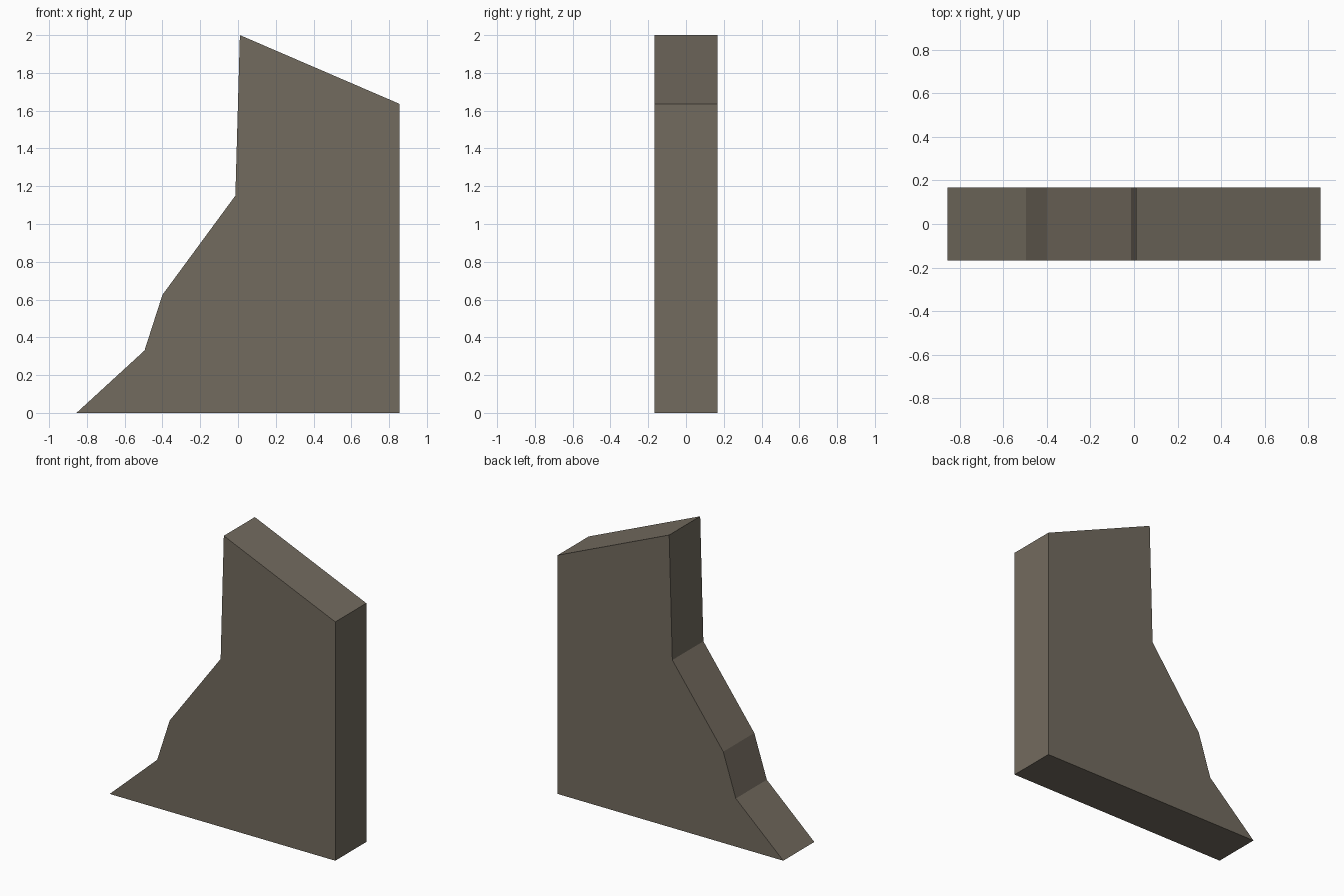
import bpy, bmesh

if "Cube" in bpy.data.objects:
    bpy.data.objects.remove(bpy.data.objects["Cube"])

# Side profile (x, z), extruded along y
PROFILE = [(-0.855, 0), (0.855, 0), (0.855, 1.636), (0.01, 2.0),
           (-0.014, 1.15), (-0.40, 0.625), (-0.495, 0.33)]
HALF_DEPTH = 0.168


def flat_material(name, color):
    mat = bpy.data.materials.new(name)
    mat.diffuse_color = (*color, 1)
    mat.use_nodes = True
    mat.node_tree.nodes["Principled BSDF"].inputs["Base Color"].default_value = mat.diffuse_color
    return mat


# Stepped stone slab
bm = bmesh.new()
front = bm.faces.new([bm.verts.new((x, -HALF_DEPTH, z)) for x, z in PROFILE])
extruded = bmesh.ops.extrude_face_region(bm, geom=[front], use_keep_orig=True)
back_verts = [v for v in extruded["geom"] if isinstance(v, bmesh.types.BMVert)]
bmesh.ops.translate(bm, verts=back_verts, vec=(0, 2 * HALF_DEPTH, 0))
bmesh.ops.recalc_face_normals(bm, faces=bm.faces)

mesh = bpy.data.meshes.new("stone_buttress")
bm.to_mesh(mesh)
bm.free()
mesh.materials.append(flat_material("grey brown stone", (0.171, 0.147, 0.114)))
bpy.context.collection.objects.link(bpy.data.objects.new("stone_buttress", mesh))
